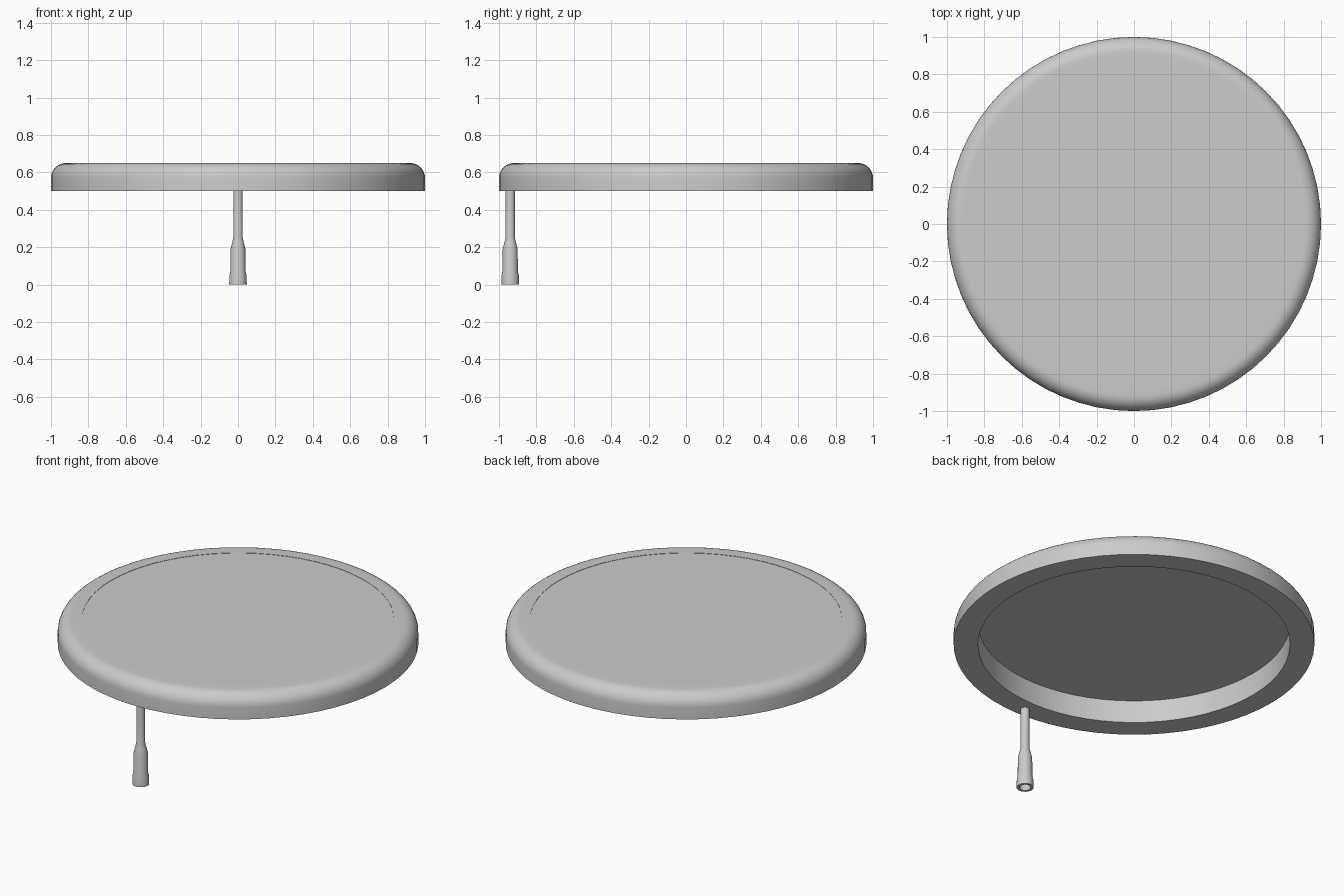
import bpy, bmesh, math

if "Cube" in bpy.data.objects:
    bpy.data.objects.remove(bpy.data.objects["Cube"])

def lathe(name, profile, segs, centre=(0, 0), closed=False):
    """Revolve an (r, z) profile about a vertical axis; r = 0 makes a pole."""
    bm = bmesh.new()
    rings = []
    for r, z in profile:
        if r == 0:
            rings.append([bm.verts.new((centre[0], centre[1], z))] * segs)
        else:
            rings.append([bm.verts.new((centre[0] + r * math.cos(2 * math.pi * i / segs),
                                        centre[1] + r * math.sin(2 * math.pi * i / segs), z))
                          for i in range(segs)])
    pairs = list(zip(rings, rings[1:]))
    if closed:
        pairs.append((rings[-1], rings[0]))
    for a, b in pairs:
        for i in range(segs):
            j = (i + 1) % segs
            bm.faces.new(list(dict.fromkeys((a[i], a[j], b[j], b[i]))))
    bmesh.ops.recalc_face_normals(bm, faces=bm.faces[:])
    mesh = bpy.data.meshes.new(name)
    bm.to_mesh(mesh)
    bm.free()
    ob = bpy.data.objects.new(name, mesh)
    bpy.context.collection.objects.link(ob)
    bpy.ops.object.select_all(action='DESELECT')
    ob.select_set(True)
    bpy.context.view_layer.objects.active = ob
    bpy.ops.object.shade_smooth_by_angle(angle=math.radians(35))
    return ob

# Outer rim with a rounded upper edge
R = 0.08
arc = [(1 - R + R * math.cos(a), 0.65 - R + R * math.sin(a))
       for a in (math.radians(90 * k / 8) for k in range(9))]
lathe("rim", [(0.865, 0.50), (1.0, 0.50)] + arc + [(0.865, 0.65)], 64, closed=True)

# Thin round panel closing the top of the rim
lathe("top_panel", [(0, 0.638), (0.865, 0.638), (0.865, 0.648), (0, 0.648)], 64)

# Hanging stem that widens into a hollow-ended handle
lathe("pull_handle", [(0, 0.51), (0.025, 0.51), (0.025, 0.25), (0.031, 0.225),
                      (0.040, 0.19), (0.041, 0.07), (0.046, 0.05), (0.047, 0.0),
                      (0.032, 0.0), (0.026, 0.04), (0, 0.04)], 24, centre=(0, -0.94))
